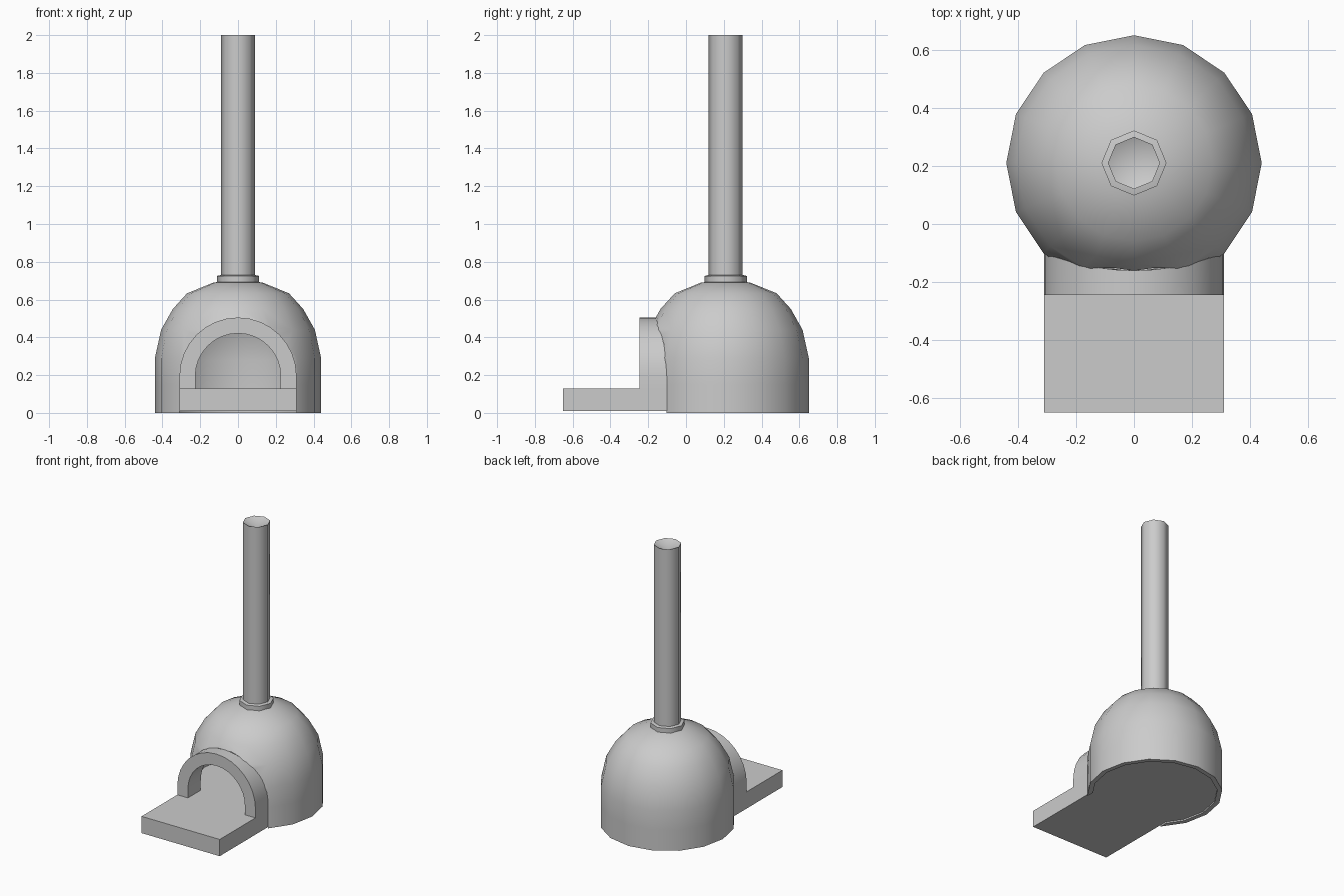
import bpy, bmesh
from math import sin, cos, pi, radians

if "Cube" in bpy.data.objects:
    bpy.data.objects.remove(bpy.data.objects["Cube"])

CY = 0.21          # centre line of dome and chimney
ARCH_Z = 0.195     # spring height of the arch


def finish(name, bm, smooth=None):
    bmesh.ops.remove_doubles(bm, verts=bm.verts, dist=1e-5)
    bmesh.ops.recalc_face_normals(bm, faces=bm.faces)
    me = bpy.data.meshes.new(name)
    bm.to_mesh(me)
    bm.free()
    ob = bpy.data.objects.new(name, me)
    bpy.context.collection.objects.link(ob)
    if smooth:
        shade(ob, smooth)
    return ob


def activate(ob):
    bpy.ops.object.select_all(action='DESELECT')
    ob.select_set(True)
    bpy.context.view_layer.objects.active = ob


def shade(ob, angle):
    activate(ob)
    bpy.ops.object.shade_smooth_by_angle(angle=radians(angle))


def lathe(name, profile, sides, closed=False, smooth=None):
    """Revolve (radius, z) points around the dome axis."""
    bm = bmesh.new()
    rings = []
    for r, z in profile:
        if r == 0:
            rings.append([bm.verts.new((0, CY, z))] * sides)
        else:
            rings.append([bm.verts.new((r * cos(2 * pi * i / sides),
                                        CY + r * sin(2 * pi * i / sides), z))
                          for i in range(sides)])
    pairs = list(zip(rings, rings[1:]))
    if closed:
        pairs.append((rings[-1], rings[0]))
    for a, b in pairs:
        for i in range(sides):
            j = (i + 1) % sides
            vs = list(dict.fromkeys((a[i], a[j], b[j], b[i])))
            if len(vs) > 2:
                bm.faces.new(vs)
    return finish(name, bm, smooth)


def prism(name, points, vec):
    """Extrude a closed outline along a vector."""
    bm = bmesh.new()
    face = bm.faces.new([bm.verts.new(p) for p in points])
    geo = bmesh.ops.extrude_face_region(bm, geom=[face])['geom']
    bmesh.ops.translate(bm, vec=vec,
                        verts=[v for v in geo if isinstance(v, bmesh.types.BMVert)])
    return finish(name, bm)


def arch_line(r, foot, n=16):
    pts = [(r * cos(pi * i / n), ARCH_Z + r * sin(pi * i / n)) for i in range(n + 1)]
    return [(r, foot)] + pts + [(-r, foot)]


# dome: hollow shell
outer = [(0.44, 0), (0.44, 0.15), (0.44, 0.29), (0.407, 0.44), (0.345, 0.55),
         (0.27, 0.633), (0.13, 0.69), (0, 0.705)]
inner = [(0, 0.67), (0.12, 0.657), (0.25, 0.605), (0.318, 0.53), (0.376, 0.43),
         (0.408, 0.28), (0.408, 0)]
dome = lathe("dome", outer + inner, 16, closed=True)

# mouth opening cut through the front of the dome
cutter = prism("mouth_cutter", [(x, -0.5, z) for x, z in arch_line(0.309, -0.1)],
               (0, 0.6, 0))
cutter.hide_render = True
mod = dome.modifiers.new("mouth", 'BOOLEAN')
mod.operation = 'DIFFERENCE'
mod.solver = 'EXACT'
mod.object = cutter
activate(dome)
bpy.ops.object.modifier_apply(modifier=mod.name)
bpy.data.objects.remove(cutter)
shade(dome, 40)

# arch around the mouth, its back following the dome
bm = bmesh.new()
loops = []
for (xo, zo), (xi, zi) in zip(arch_line(0.31, 0.13), arch_line(0.226, 0.13)):
    back = -0.16 + 0.06 * (xo / 0.31) ** 2
    loops.append([bm.verts.new(p) for p in (
        (xo, -0.245, zo), (xo, back, zo), (xi, back, zi), (xi, -0.245, zi))])
for a, b in zip(loops, loops[1:]):
    for i in range(4):
        j = (i + 1) % 4
        bm.faces.new((a[i], a[j], b[j], b[i]))
bm.faces.new(loops[0])
bm.faces.new(loops[-1])
finish("mouth_arch", bm, 30)

# floor slab: front shelf plus round oven floor
floor = [(-0.31, -0.65, 0.01), (0.31, -0.65, 0.01), (0.31, -0.1, 0.01)]
for i in range(-1, 10):
    a = pi * i / 8
    floor.append((0.41 * cos(a), CY + 0.41 * sin(a), 0.01))
floor.append((-0.31, -0.1, 0.01))
prism("floor_slab", floor, (0, 0, 0.12))

# chimney with recessed top, and its collar
lathe("chimney", [(0, 0.69), (0.09, 0.69), (0.09, 2.0), (0, 1.96)], 8, smooth=50)
lathe("chimney_collar", [(0, 0.68), (0.112, 0.68), (0.112, 0.725), (0.09, 0.73),
                         (0, 0.73)], 8, smooth=50)
